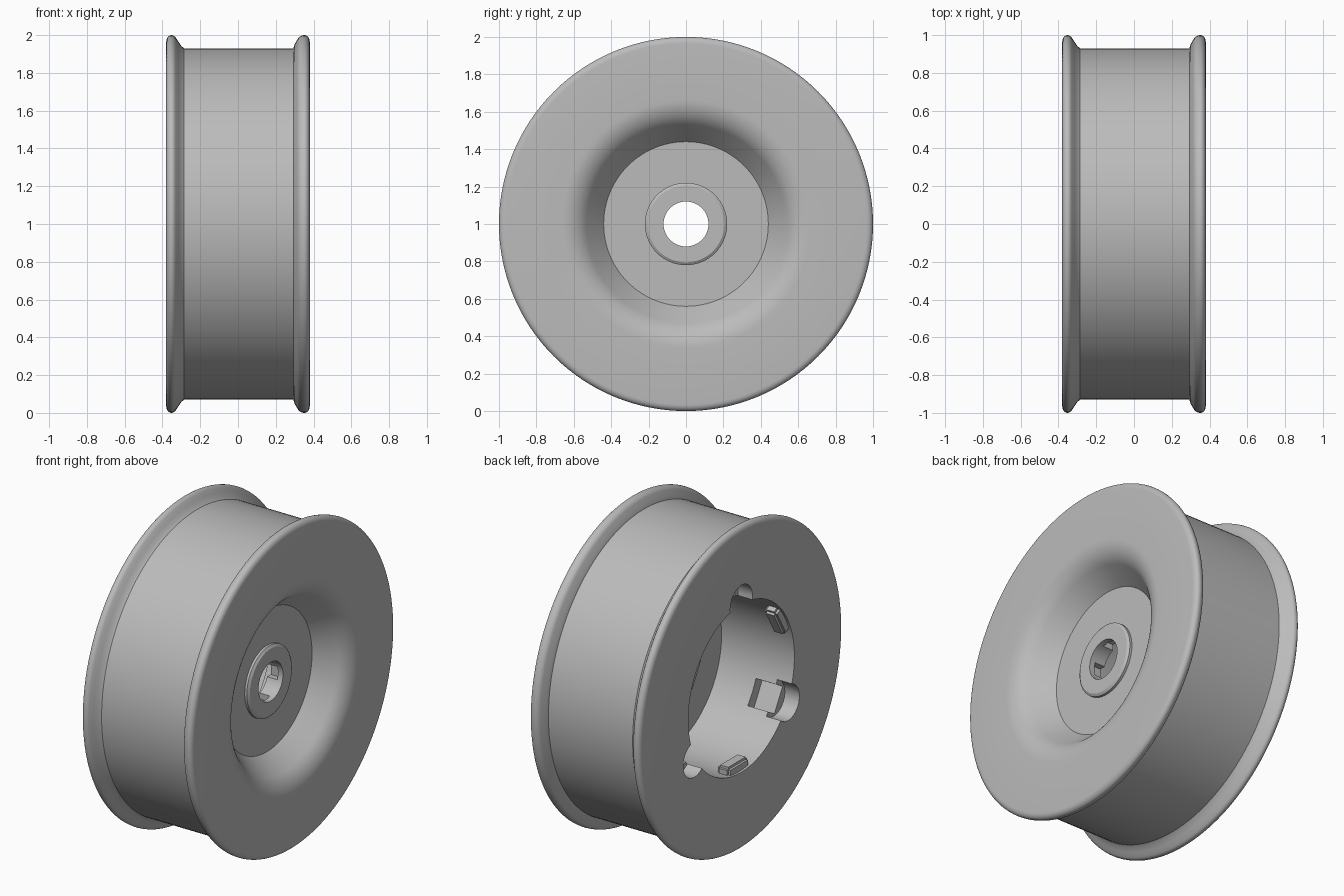
import bpy, bmesh
from math import sin, cos, pi, radians
from mathutils import Matrix, Vector

if "Cube" in bpy.data.objects:
    bpy.data.objects.remove(bpy.data.objects["Cube"], do_unlink=True)

SEG = 128
CENTRE = Matrix.Translation((0, 0, 1))
OUTER, FLOOR = 0.38, 0.12        # half width, inner floor of the cavity
OPENING, BORE = 0.52, 0.12       # radii

grey = bpy.data.materials.new("light_grey")
grey.use_nodes = True
grey.diffuse_color = (0.5, 0.5, 0.5, 1)
grey.node_tree.nodes["Principled BSDF"].inputs["Base Color"].default_value = (0.5, 0.5, 0.5, 1)


def finish(name, bm):
    bmesh.ops.recalc_face_normals(bm, faces=bm.faces)
    mesh = bpy.data.meshes.new(name)
    bm.to_mesh(mesh)
    bm.free()
    mesh.materials.append(grey)
    obj = bpy.data.objects.new(name, mesh)
    bpy.context.collection.objects.link(obj)
    return obj


def arc(cx, cr, rx, rr, start, end, steps):
    """Elliptical arc of (x, radius) points."""
    angles = [radians(start + (end - start) * i / steps) for i in range(steps + 1)]
    return [(cx + rx * cos(a), cr + rr * sin(a)) for a in angles]


def lathe(name, profile):
    """Revolve a closed (x, radius) profile about the wheel axis."""
    bm = bmesh.new()
    rings = []
    for i in range(SEG):
        a = 2 * pi * i / SEG
        rings.append([bm.verts.new((x, r * cos(a), 1 + r * sin(a))) for x, r in profile])
    n = len(profile)
    for i in range(SEG):
        a, b = rings[i], rings[(i + 1) % SEG]
        for j in range(n):
            k = (j + 1) % n
            bm.faces.new((a[j], a[k], b[k], b[j]))
    return finish(name, bm)


def add_box(bm, angle, x0, x1, r0, r1, width):
    """Box on the wheel wall at an angle, spanning x0..x1 and r0..r1."""
    m = (CENTRE @ Matrix.Rotation(radians(angle), 4, 'X')
         @ Matrix.Translation(((x0 + x1) / 2, (r0 + r1) / 2, 0))
         @ Matrix.Diagonal((x1 - x0, r1 - r0, width, 1)))
    bmesh.ops.create_cube(bm, size=1, matrix=m)


def cut(target, name, bm):
    cutter = finish(name, bm)
    mod = target.modifiers.new(name, 'BOOLEAN')
    mod.operation = 'DIFFERENCE'
    mod.solver = 'EXACT'
    mod.object = cutter
    bpy.context.view_layer.objects.active = target
    bpy.ops.object.modifier_apply(modifier=name)
    bpy.data.objects.remove(cutter, do_unlink=True)


# Wheel profile: open side, rounded flanges, barrel, dished side with hub
profile = [(-OUTER, OPENING), (-OUTER, 0.965)]
profile += arc(-0.352, 0.965, 0.028, 0.035, 170, 40, 8)
profile += [(-0.315, 0.965), (-0.3, 0.942), (-0.285, 0.93), (0.293, 0.93), (0.3, 0.952)]
profile += arc(0.352, 0.965, 0.04, 0.035, 165, 90, 6)
profile += arc(0.352, 0.965, 0.028, 0.035, 75, 0, 5)
profile += arc(0.21, 0.665, 0.17, 0.17, 0, -52, 10)       # rounded lip of the dish
profile += [(0.2, 0.44), (0.2, 0.22), (0.215, 0.22), (0.225, 0.205)]
profile += [(0.225, BORE), (FLOOR, BORE), (FLOOR, OPENING)]
wheel = lathe("wheel", profile)

# Three rounded scoops at the mouth, with a deeper slot behind each
scoops, slots = bmesh.new(), bmesh.new()
for angle in (90, 210, 330):
    m = (CENTRE @ Matrix.Rotation(radians(angle), 4, 'X')
         @ Matrix.Translation((-0.38, 0.53, 0)) @ Matrix.Rotation(pi / 2, 4, 'Y'))
    bmesh.ops.create_cone(scoops, cap_ends=True, segments=32, radius1=0.11,
                          radius2=0.11, depth=0.2, matrix=m)
    add_box(slots, angle, -0.45, -0.14, 0.45, 0.585, 0.16)
cut(wheel, "scoop_cutter", scoops)
cut(wheel, "slot_cutter", slots)

# Shallow blind grooves in the axle bore
grooves = bmesh.new()
for angle in range(0, 360, 90):
    add_box(grooves, angle, FLOOR - 0.02, 0.19, 0.08, 0.15, 0.08)
cut(wheel, "groove_cutter", grooves)

# Retaining clips between the scoops
clips = bmesh.new()
for angle in (30, 150, 270):
    add_box(clips, angle, -0.365, -0.28, 0.465, 0.54, 0.2)
bmesh.ops.bevel(clips, geom=clips.edges[:], offset=0.015, segments=2, affect='EDGES')
clip_obj = finish("retaining_clips", clips)

for obj in (wheel, clip_obj):
    bpy.ops.object.select_all(action='DESELECT')
    obj.select_set(True)
    bpy.context.view_layer.objects.active = obj
    bpy.ops.object.shade_smooth_by_angle(angle=radians(30))
